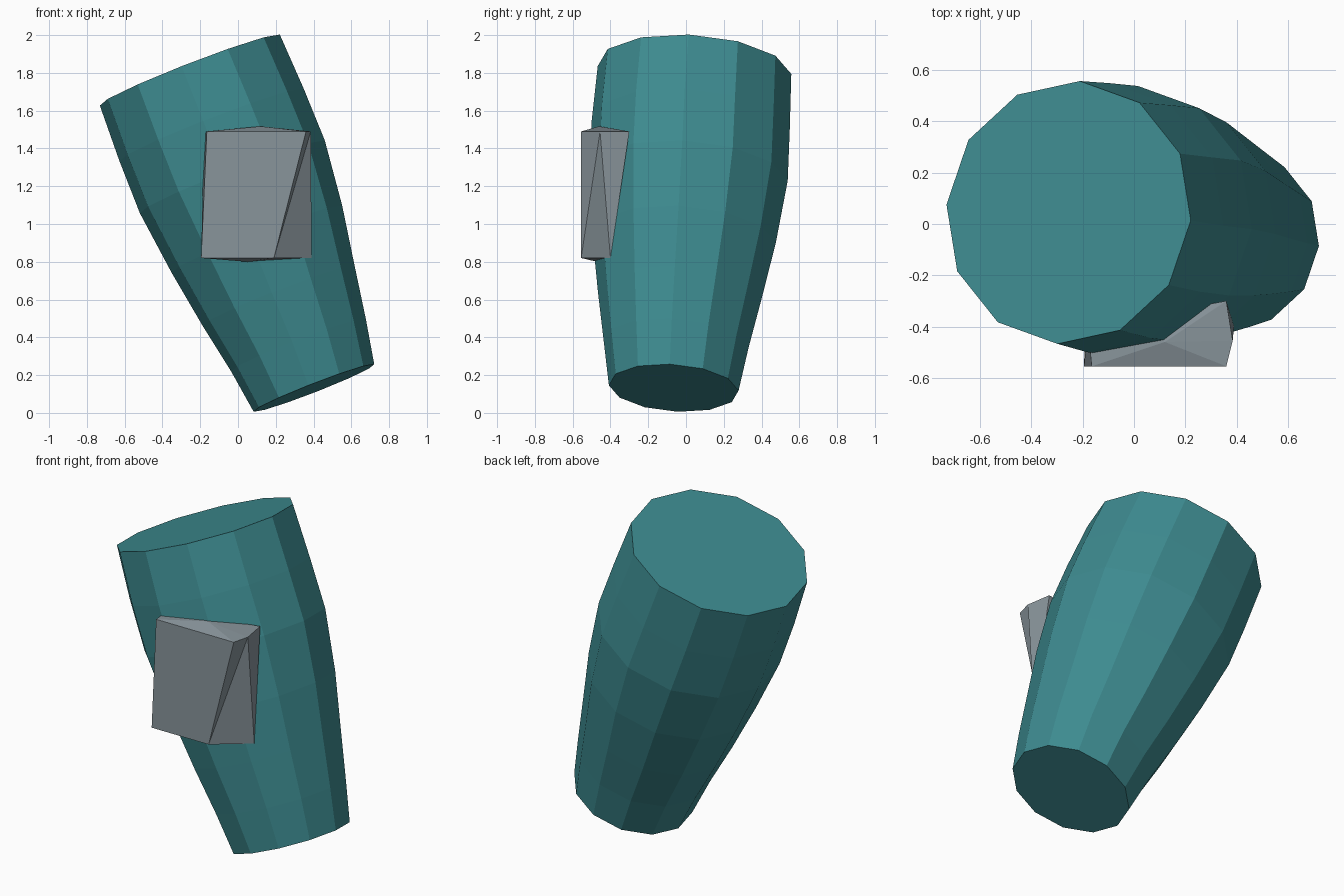
import bpy, bmesh, math
from mathutils import Vector

if "Cube" in bpy.data.objects:
    bpy.data.objects.remove(bpy.data.objects["Cube"])


def material(name, color):
    m = bpy.data.materials.new(name)
    m.diffuse_color = (*color, 1)
    m.use_nodes = True
    m.node_tree.nodes["Principled BSDF"].inputs["Base Color"].default_value = m.diffuse_color
    return m


def finish(name, bm, mat):
    bmesh.ops.recalc_face_normals(bm, faces=bm.faces)
    me = bpy.data.meshes.new(name)
    bm.to_mesh(me)
    bm.free()
    me.materials.append(mat)
    ob = bpy.data.objects.new(name, me)
    bpy.context.collection.objects.link(ob)
    return ob


teal = material("teal", (0.047, 0.258, 0.279))
grey = material("grey", (0.25, 0.30, 0.33))

# Tapered, leaning twelve-sided sleeve: (centre x, y, z, radius) from top to bottom
SIDES = 12
rings = [
    (-0.255, 0.045, 1.815, 0.515),
    (-0.14, 0.025, 1.525, 0.527),
    (-0.03, 0.012, 1.25, 0.529),
    (0.10, -0.01, 0.92, 0.488),
    (0.215, -0.033, 0.62, 0.435),
    (0.32, -0.052, 0.36, 0.385),
    (0.402, -0.065, 0.132, 0.345),
]
u = Vector((-0.925, 0.06, -0.365))
v = Vector((0.085, 0.995, -0.04))
bm = bmesh.new()
loops = []
for x, y, z, r in rings:
    c = Vector((x, y, z))
    angles = [2 * math.pi * i / SIDES for i in range(SIDES)]
    loops.append([bm.verts.new(c + r * (math.cos(a) * u + math.sin(a) * v)) for a in angles])
for hi, lo in zip(loops, loops[1:]):
    for i in range(SIDES):
        j = (i + 1) % SIDES
        bm.faces.new((hi[i], hi[j], lo[j], lo[i]))
bm.faces.new(loops[0])
bm.faces.new(loops[-1])
finish("sleeve", bm, teal)

# Faceted plate on the front, its back sunk into the sleeve
bm = bmesh.new()
top = [bm.verts.new(p) for p in (
    (-0.165, -0.555, 1.49), (0.36, -0.555, 1.49), (0.385, -0.455, 1.49),
    (0.36, -0.30, 1.49), (-0.18, -0.40, 1.49))]
low = [bm.verts.new(p) for p in (
    (-0.195, -0.555, 0.82), (0.19, -0.555, 0.82), (0.39, -0.40, 0.82),
    (-0.19, -0.40, 0.82))]
peak = bm.verts.new((0.12, -0.46, 1.517))
dip = bm.verts.new((0.05, -0.47, 0.80))
A, B, C, D, F = top
a, b, c, f = low
for face in ((A, B, b, a), (B, C, b), (C, c, b), (C, D, c), (D, F, f), (D, f, c), (F, A, a, f)):
    bm.faces.new(face)
for loop, tip in ((top, peak), (low, dip)):
    for i, p in enumerate(loop):
        bm.faces.new((p, loop[(i + 1) % len(loop)], tip))
finish("front_plate", bm, grey)
